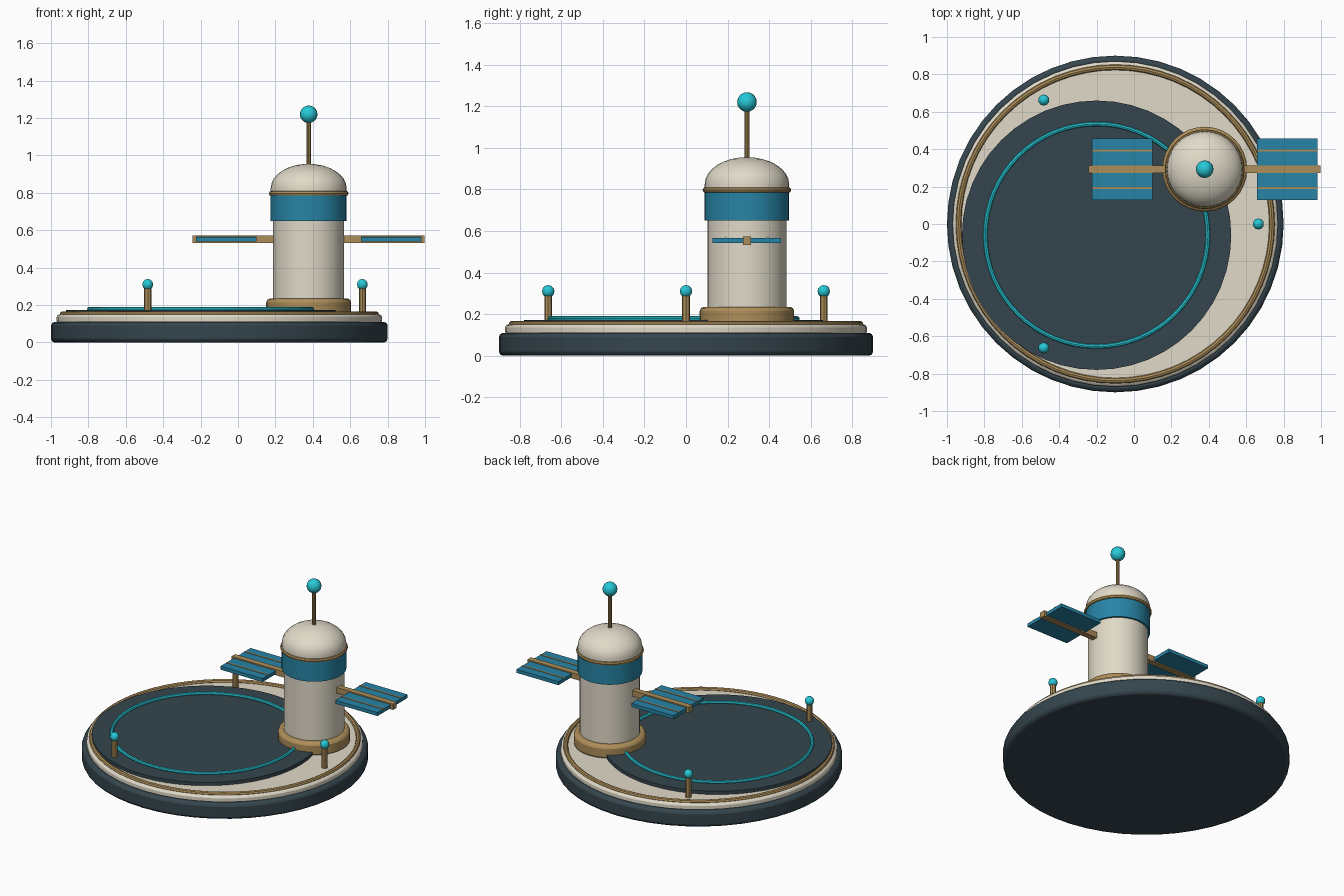
import bpy, math

if "Cube" in bpy.data.objects:
    bpy.data.objects.remove(bpy.data.objects["Cube"])

def material(name, col):
    m = bpy.data.materials.new(name)
    m.diffuse_color = (*col, 1)
    m.use_nodes = True
    m.node_tree.nodes["Principled BSDF"].inputs["Base Color"].default_value = m.diffuse_color
    return m

DARK = material("dark_slate", (0.035, 0.06, 0.075))
CREAM = material("cream", (0.75, 0.70, 0.58))
GOLD = material("brass", (0.42, 0.27, 0.10))
BLUE = material("panel_blue", (0.02, 0.23, 0.38))
CYAN = material("cyan_light", (0.02, 0.58, 0.68))

def finish(name, mat, bevel=0, smooth=True):
    o = bpy.context.object
    o.name = name
    o.data.materials.append(mat)
    if smooth:
        bpy.ops.object.shade_smooth_by_angle(angle=math.radians(35))
    if bevel:
        b = o.modifiers.new("bevel", "BEVEL")
        b.width, b.segments = bevel, 2
        b.limit_method = "ANGLE"
    return o

def disc(name, mat, x, y, r, z0, z1, bevel=0, sides=48):
    bpy.ops.mesh.primitive_cylinder_add(vertices=sides, radius=r, depth=z1 - z0,
                                        location=(x, y, (z0 + z1) / 2))
    return finish(name, mat, bevel)

def ring(name, mat, x, y, z, r, minor, sides=64):
    bpy.ops.mesh.primitive_torus_add(major_segments=sides, minor_segments=8, major_radius=r,
                                     minor_radius=minor, location=(x, y, z))
    return finish(name, mat)

def ball(name, mat, loc, r, seg=16, rings=10):
    bpy.ops.mesh.primitive_uv_sphere_add(segments=seg, ring_count=rings, radius=r, location=loc)
    return finish(name, mat)

def box(name, mat, x0, x1, y0, y1, z0, z1, bevel=0):
    bpy.ops.mesh.primitive_cube_add(size=1, location=((x0 + x1) / 2, (y0 + y1) / 2, (z0 + z1) / 2))
    bpy.context.object.scale = (x1 - x0, y1 - y0, z1 - z0)
    bpy.ops.object.transform_apply(location=False, rotation=False, scale=True)
    return finish(name, mat, bevel, False)

# Platform, centred left of the origin
CX = -0.1
disc("platform_base", DARK, CX, 0, 0.90, 0, 0.11, 0.02)
disc("platform_deck", CREAM, CX, 0, 0.87, 0.10, 0.15, 0.015)
ring("deck_trim", GOLD, CX, 0, 0.152, 0.838, 0.015)

# Landing pad with light ring
PX, PY = -0.2, -0.06
disc("landing_pad", DARK, PX, PY, 0.72, 0.14, 0.173)
ring("pad_light_ring", CYAN, PX, PY, 0.178, 0.595, 0.012)

# Beacon posts
for i in range(3):
    a = i * math.tau / 3
    x, y = CX + 0.765 * math.cos(a), 0.765 * math.sin(a)
    disc(f"beacon_post_{i + 1}", GOLD, x, y, 0.019, 0.14, 0.30, sides=8)
    ball(f"beacon_light_{i + 1}", CYAN, (x, y, 0.31), 0.03, 10, 6)

# Tower
TX, TY = 0.378, 0.293
disc("tower_foot", GOLD, TX, TY, 0.227, 0.14, 0.235, 0.02, 32)
disc("tower_body", CREAM, TX, TY, 0.19, 0.2, 0.70, sides=32)
disc("tower_window_band", BLUE, TX, TY, 0.203, 0.65, 0.80, sides=32)
ring("tower_trim", GOLD, TX, TY, 0.797, 0.199, 0.014, 32)

# Dome: turned quarter-ellipse on a short collar
rim = [(0.203, 0.79)] + [(0.203 * math.cos(i * math.pi / 16), 0.825 + 0.13 * math.sin(i * math.pi / 16))
                         for i in range(8)]
N = 32
verts = [(r * math.cos(j * math.tau / N), r * math.sin(j * math.tau / N), z)
         for r, z in rim for j in range(N)] + [(0, 0, 0.955)]
faces = [(k * N + j, k * N + (j + 1) % N, (k + 1) * N + (j + 1) % N, (k + 1) * N + j)
         for k in range(len(rim) - 1) for j in range(N)]
last = (len(rim) - 1) * N
faces += [(last + j, last + (j + 1) % N, len(verts) - 1) for j in range(N)]
mesh = bpy.data.meshes.new("tower_dome")
mesh.from_pydata(verts, [], faces)
dome = bpy.data.objects.new("tower_dome", mesh)
bpy.context.collection.objects.link(dome)
dome.location = (TX, TY, 0)
bpy.ops.object.select_all(action="DESELECT")
dome.select_set(True)
bpy.context.view_layer.objects.active = dome
finish("tower_dome", CREAM)

# Antenna
disc("antenna_mast", GOLD, TX, TY, 0.012, 0.93, 1.20, sides=10)
ball("antenna_ball", CYAN, (TX, TY, 1.22), 0.047)

# Solar wings on both sides of the tower
for side, s in (("left", -1), ("right", 1)):
    def span(a, b):
        return sorted((TX + s * a, TX + s * b))
    box(f"{side}_wing_arm", GOLD, *span(0.17, 0.62), TY - 0.02, TY + 0.02, 0.533, 0.573)
    box(f"{side}_solar_panel", BLUE, *span(0.28, 0.602), TY - 0.165, TY + 0.165, 0.541, 0.565)
    for k, d in enumerate((-0.1, 0.1)):
        box(f"{side}_panel_strip_{k + 1}", GOLD, *span(0.28, 0.602),
            TY + d - 0.005, TY + d + 0.005, 0.56, 0.568)
